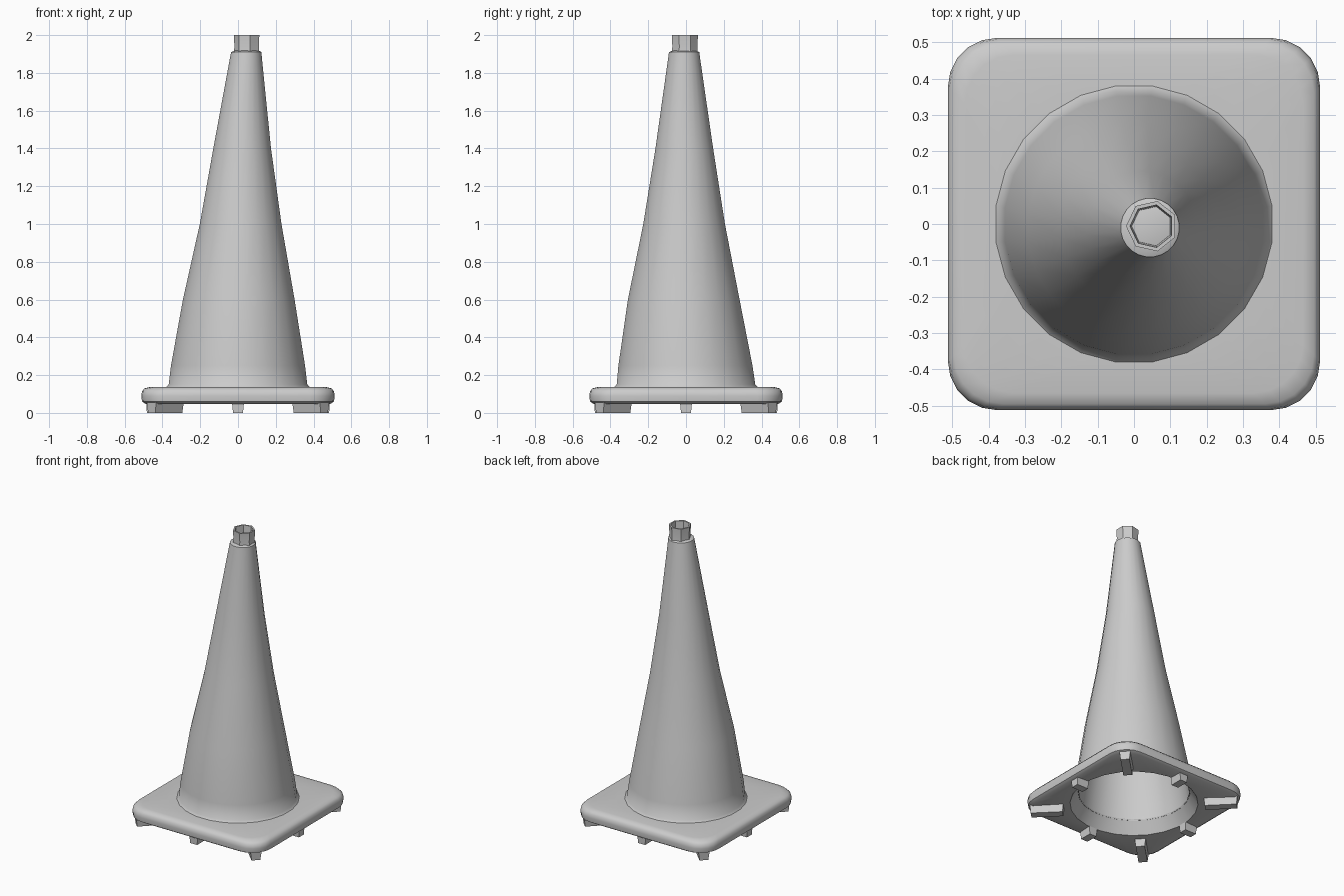
import bpy, bmesh
from math import pi, cos, sin, radians
from mathutils import Matrix, Vector

if "Cube" in bpy.data.objects:
    bpy.data.objects.remove(bpy.data.objects["Cube"])


def circle(r, z, cx=0.0, cy=0.0, n=24):
    return [(cx + r * cos(2 * pi * (i + 0.5) / n), cy + r * sin(2 * pi * (i + 0.5) / n), z)
            for i in range(n)]


def rounded_square(half, z, radius=0.135, per_corner=6):
    pts = []
    for k in range(4):
        mid = pi / 4 + k * pi / 2
        c = (half - radius) * 2 ** 0.5
        for i in range(per_corner):
            a = k * pi / 2 + (pi / 2) * i / (per_corner - 1)
            pts.append((c * cos(mid) + radius * cos(a), c * sin(mid) + radius * sin(a), z))
    return pts


def finish(name, bm, angle=40):
    bmesh.ops.recalc_face_normals(bm, faces=bm.faces)
    me = bpy.data.meshes.new(name)
    bm.to_mesh(me)
    bm.free()
    ob = bpy.data.objects.new(name, me)
    bpy.context.collection.objects.link(ob)
    bpy.ops.object.select_all(action='DESELECT')
    ob.select_set(True)
    bpy.context.view_layer.objects.active = ob
    bpy.ops.object.shade_smooth_by_angle(angle=radians(angle))
    return ob


def loft(name, rings, cyclic=False, cap=False):
    bm = bmesh.new()
    loops = [[bm.verts.new(p) for p in ring] for ring in rings]
    n = len(loops[0])
    pairs = list(zip(loops, loops[1:]))
    if cyclic:
        pairs.append((loops[-1], loops[0]))
    for a, b in pairs:
        for i in range(n):
            j = (i + 1) % n
            bm.faces.new((a[i], a[j], b[j], b[i]))
    if cap:
        bm.faces.new(loops[0])
        bm.faces.new(loops[-1])
    return finish(name, bm)


# Square base plate with a round opening
loft("base_plate", [
    circle(0.345, 0.137), circle(0.40, 0.052),
    rounded_square(0.49, 0.048), rounded_square(0.508, 0.06),
    rounded_square(0.512, 0.09), rounded_square(0.508, 0.115),
    rounded_square(0.495, 0.13), rounded_square(0.465, 0.137)], cyclic=True)

# Hollow, slightly leaning cone: radius, height, centre x, centre y
profile = [(0.385, 0.135, 0, 0), (0.37, 0.15, 0, 0), (0.358, 0.25, 0, -0.003),
           (0.298, 0.6, 0.004, -0.012), (0.218, 1.0, 0.014, -0.01),
           (0.154, 1.4, 0.022, -0.009), (0.085, 1.88, 0.042, -0.01),
           (0.081, 1.91, 0.044, -0.01), (0.062, 1.918, 0.048, -0.008)]
outer = [circle(*p) for p in profile]
inner = [circle(r - 0.022, z - 0.02, x, y) for r, z, x, y in profile[1:7]]
loft("cone_body", inner[::-1] + outer, cap=True)

# Faceted open collar on the tip
loft("top_collar", [circle(r, z, 0.049, -0.006, 7) for r, z in
                    [(0.071, 1.90), (0.068, 1.94), (0.071, 2.0), (0.06, 2.0), (0.055, 1.91)]],
     cyclic=True)


# Tapered feet under the plate
def foot(name, r0, r1, width, angle):
    bm = bmesh.new()
    bmesh.ops.create_cube(bm, size=1)
    for v in bm.verts:
        low = v.co.z < 0
        shrink = 0.8 if low else 1.0
        v.co = Vector(((r0 + r1) / 2 + v.co.x * (r1 - r0) * (0.95 if low else 1),
                       v.co.y * width * shrink, 0.0 if low else 0.06))
    bmesh.ops.rotate(bm, verts=bm.verts, matrix=Matrix.Rotation(angle, 3, 'Z'))
    finish(name, bm, 30)


for k in range(4):
    foot("corner_foot_%d" % k, 0.44, 0.65, 0.07, pi / 4 + k * pi / 2)
    foot("side_foot_%d" % k, 0.395, 0.485, 0.065, k * pi / 2)
